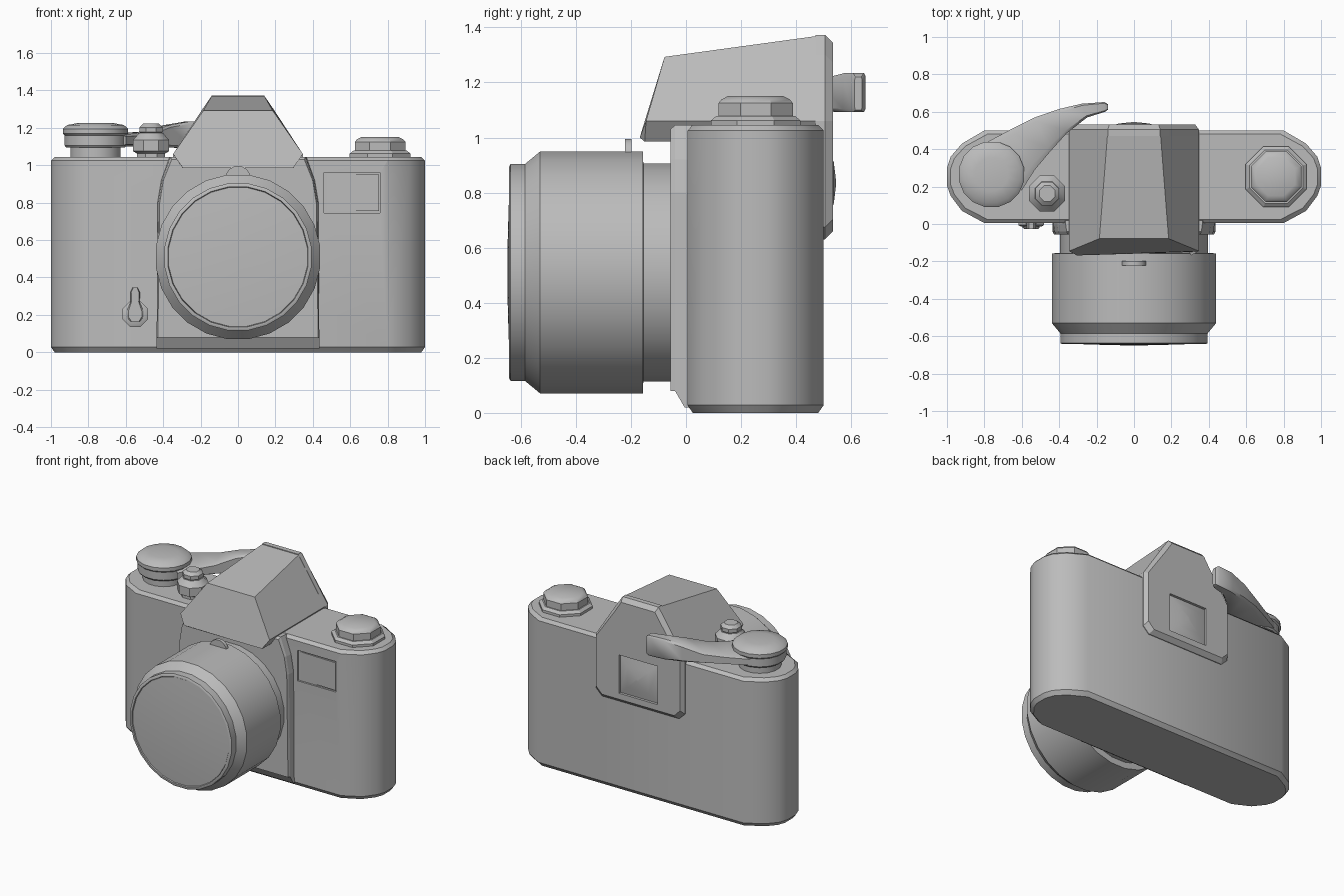
import bpy, bmesh, math
from mathutils import Vector

if "Cube" in bpy.data.objects:
    bpy.data.objects.remove(bpy.data.objects["Cube"])

grey = bpy.data.materials.new("camera_grey")
grey.diffuse_color = (0.5, 0.5, 0.5, 1)
grey.use_nodes = True
grey.node_tree.nodes["Principled BSDF"].inputs["Base Color"].default_value = grey.diffuse_color


def finish(name, bm, smooth=35):
    bmesh.ops.remove_doubles(bm, verts=bm.verts, dist=1e-5)
    bmesh.ops.recalc_face_normals(bm, faces=bm.faces)
    mesh = bpy.data.meshes.new(name)
    bm.to_mesh(mesh)
    bm.free()
    obj = bpy.data.objects.new(name, mesh)
    bpy.context.collection.objects.link(obj)
    mesh.materials.append(grey)
    bpy.ops.object.select_all(action='DESELECT')
    obj.select_set(True)
    bpy.context.view_layer.objects.active = obj
    if smooth:
        bpy.ops.object.shade_smooth_by_angle(angle=math.radians(smooth))
    return obj


def loft(name, rings, smooth=35):
    """Skin a list of equal-length point rings and cap both ends."""
    bm = bmesh.new()
    vs = [[bm.verts.new(p) for p in r] for r in rings]
    n = len(vs[0])
    for a, b in zip(vs, vs[1:]):
        for i in range(n):
            j = (i + 1) % n
            bm.faces.new((a[i], a[j], b[j], b[i]))
    bm.faces.new(vs[0][::-1])
    bm.faces.new(vs[-1])
    return finish(name, bm, smooth)


def turned(name, centre, profile, sides, axis='Z', turn=0.5, smooth=35):
    """Stack of (radius, distance) circles along Z, or along Y."""
    rings = []
    for r, d in profile:
        ring = []
        for i in range(sides):
            a = 2 * math.pi * (i + turn) / sides
            u, v = r * math.cos(a), r * math.sin(a)
            if axis == 'Z':
                ring.append((centre[0] + u, centre[1] + v, d))
            else:
                ring.append((centre[0] + u, d, centre[1] + v))
        rings.append(ring)
    return loft(name, rings, smooth)


def mirrored(half):
    """Close a right-hand half outline with its left-hand mirror."""
    return half + [(-p[0],) + tuple(p[1:]) for p in reversed(half)]


# Body: rounded-end slab with chamfered top and bottom
outline = mirrored([(0.8, 0.005), (0.92, 0.07), (0.98, 0.15), (1, 0.205),
                    (1, 0.3), (0.98, 0.36), (0.92, 0.43), (0.8, 0.5)])


def body_ring(z, inset):
    return [(x * (1 - inset), 0.2525 + (y - 0.2525) * (1 - 4 * inset), z)
            for x, y in outline]


body = loft("body", [body_ring(0, 0.02), body_ring(0.028, 0),
                     body_ring(1.025, 0), body_ring(1.045, 0.02)])

# Shallow panel sunk into the front
bm = bmesh.new()
bmesh.ops.create_cube(bm, size=1)
for v in bm.verts:
    v.co = Vector((0.61 + v.co.x * 0.30, 0.005 + v.co.y * 0.026, 0.853 + v.co.z * 0.215))
cutter = finish("panel_cutter", bm, 0)
cutter.hide_render = True
mod = body.modifiers.new("panel", 'BOOLEAN')
mod.operation = 'DIFFERENCE'
mod.solver = 'EXACT'
mod.object = cutter
bpy.context.view_layer.objects.active = body
bpy.ops.object.modifier_apply(modifier=mod.name)
bpy.data.objects.remove(cutter)
# Sloping floor of the panel, flush at its right end
loft("panel_floor", [[(0.475, 0.02, z), (0.475, 0.015, z), (0.755, 0.006, z), (0.755, 0.02, z)]
                     for z in (0.755, 0.95)], 0)

# Lens mount plate, with a sloped foot and tapered shoulders
mount = mirrored([(0.435, 0.08), (0.425, 0.8), (0.405, 0.92), (0.36, 1.03)])
foot = mirrored([(0.435, 0.02), (0.43, 0.8), (0.41, 0.92), (0.365, 1.045)])
loft("mount_plate", [[(x, 0.02, z) for x, z in foot],
                     [(x, -0.005, z) for x, z in foot],
                     [(x, -0.04, z + 0.015 * (z > 1)) for x, z in mount],
                     [(x * 0.985, -0.056, z) for x, z in mount]], 0)

# Lens
LENS = (0, 0.51)
turned("lens_neck", LENS, [(0.40, 0.0), (0.40, -0.2)], 24, 'Y')
turned("lens_barrel", LENS, [(0.40, -0.155), (0.443, -0.157), (0.443, -0.53),
                             (0.397, -0.585), (0.397, -0.637), (0.388, -0.642),
                             (0.378, -0.642), (0.374, -0.628)], 24, 'Y')
turned("lens_front", LENS, [(0.376, -0.62), (0.374, -0.636), (0.27, -0.643),
                            (0.14, -0.647), (0.04, -0.649)], 24, 'Y')
tab = mirrored([(0.065, 0.93), (0.062, 0.955), (0.045, 0.98), (0.018, 0.995)])
loft("lens_index_tab", [[(x, y, z) for x, z in tab] for y in (-0.222, -0.198)])

# Viewfinder hump
front = mirrored([(0.295, -0.15, 0.985), (0.305, -0.168, 1.0),
                  (0.347, -0.145, 1.06), (0.185, -0.078, 1.293)])
rear = mirrored([(0.30, 0.5, 0.985), (0.31, 0.5, 1.0), (0.347, 0.5, 1.06), (0.14, 0.5, 1.372)])
loft("viewfinder_hump", [front, rear], 0)


# Viewfinder back plate with a recessed eyepiece window
def plate_ring(y, s, drop):
    half = [(0.30 * s, 0.63 + drop), (0.347 * s, 0.675 + drop), (0.347 * s, 1.06),
            (0.19 * s, 1.30 - drop), (0.14 * s, 1.373 - drop)]
    return [(x, y, z) for x, z in mirrored(half)]


plate = loft("viewfinder_back", [plate_ring(0.47, 1, 0), plate_ring(0.505, 1, 0),
                                 plate_ring(0.533, 0.94, 0.028)], 0)
bm = bmesh.new()
bmesh.ops.create_cube(bm, size=1)
for v in bm.verts:
    v.co = Vector((v.co.x * 0.30, 0.53 + v.co.y * 0.04, 0.835 + v.co.z * 0.27))
cutter = finish("window_cutter", bm, 0)
cutter.hide_render = True
mod = plate.modifiers.new("window", 'BOOLEAN')
mod.operation = 'DIFFERENCE'
mod.solver = 'EXACT'
mod.object = cutter
bpy.context.view_layer.objects.active = plate
bpy.ops.object.modifier_apply(modifier=mod.name)
bpy.data.objects.remove(cutter)
loft("eyepiece", [[(sx * s * 0.15, y, 0.835 + sz * s * 0.135)
                   for sx, sz in ((1, -1), (1, 1), (-1, 1), (-1, -1))]
                  for s, y in ((1, 0.50), (1, 0.515), (0.55, 0.537), (0.05, 0.545))])

# Rewind knob
KNOB = (0.76, 0.253)
turned("rewind_base", KNOB, [(0.176, 1.03), (0.176, 1.062), (0.155, 1.078)], 8, smooth=0)
turned("rewind_knob", KNOB, [(0.146, 1.07), (0.146, 1.125), (0.135, 1.138), (0.11, 1.15)], 8)

# Shutter button
BUTTON = (-0.465, 0.163)
turned("shutter_collar", BUTTON, [(0.08, 1.03), (0.08, 1.062), (0.104, 1.075), (0.104, 1.135),
                                  (0.07, 1.172)], 8)
turned("shutter_button", BUTTON, [(0.05, 1.16), (0.068, 1.178), (0.068, 1.203),
                                  (0.045, 1.223)], 8)

# Film advance dial and swept lever
DIAL = (-0.762, 0.265)
turned("advance_stem", DIAL, [(0.137, 1.03), (0.137, 1.105)], 16)
turned("advance_dial", DIAL, [(0.16, 1.095), (0.168, 1.105), (0.168, 1.16), (0.178, 1.17),
                              (0.178, 1.195), (0.155, 1.215), (0.09, 1.227)], 16)
lever = [  # outer edge x, y; inner edge x, y; bottom, top
    (-0.80, 0.43, -0.60, 0.18, 1.10, 1.165), (-0.66, 0.505, -0.53, 0.29, 1.10, 1.17),
    (-0.53, 0.57, -0.45, 0.385, 1.10, 1.18), (-0.40, 0.615, -0.36, 0.485, 1.095, 1.215),
    (-0.28, 0.643, -0.25, 0.57, 1.092, 1.235), (-0.16, 0.652, -0.155, 0.60, 1.092, 1.235),
    (-0.138, 0.64, -0.138, 0.612, 1.10, 1.22)]
rings = []
for ox, oy, ix, iy, lo, hi in lever:
    o, i, c = Vector((ox, oy)), Vector((ix, iy)), 0.012
    m, n = o.lerp(i, 0.12), i.lerp(o, 0.12)
    rings.append([(o.x, o.y, lo + c), (o.x, o.y, hi - c), (m.x, m.y, hi), (n.x, n.y, hi),
                  (i.x, i.y, hi - c), (i.x, i.y, lo + c), (n.x, n.y, lo), (m.x, m.y, lo)])
loft("advance_lever", rings, 40)

# Self-timer: round boss with a teardrop lever
turned("timer_boss", (-0.55, 0.205), [(0.074, 0.02), (0.074, -0.006), (0.058, -0.014)], 8, 'Y')
drop = mirrored([(0.025, 0.165), (0.045, 0.19), (0.045, 0.22), (0.024, 0.27),
                 (0.026, 0.32), (0.012, 0.347)])
loft("timer_lever", [[(x * s - 0.55, y, z) for x, z in drop]
                     for y, s in ((0.02, 1), (-0.02, 1), (-0.028, 0.8))])
